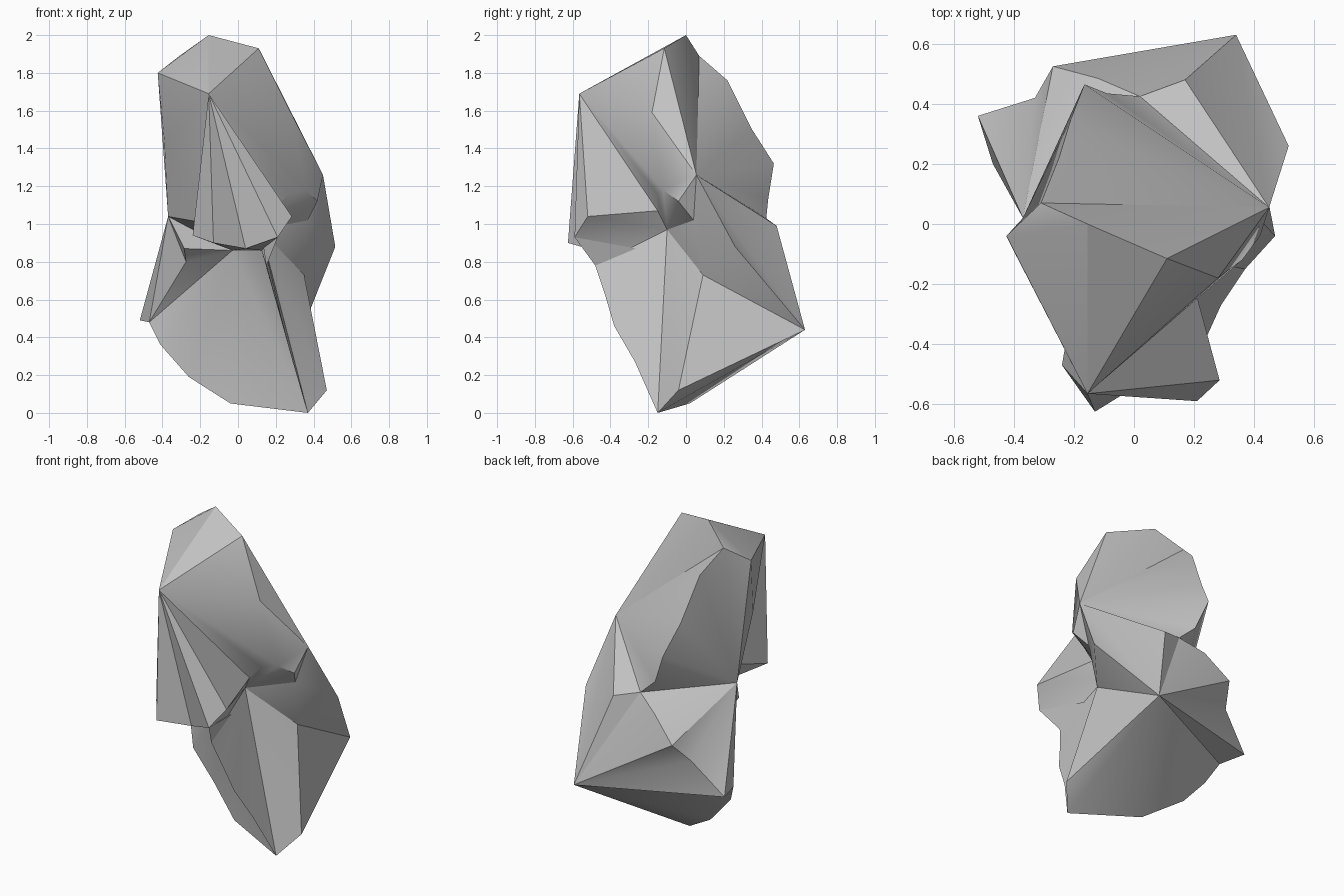
import bpy
import bmesh
import math

default_cube = bpy.data.objects.get("Cube")
if default_cube:
    bpy.data.objects.remove(default_cube, do_unlink=True)

# Crown and upper block corners
crown = dict(
    peak=(-.155, 0, 2), peak_back=(-.31, .07, 1.89), peak_right=(-.425, -.04, 1.8),
    peak_left=(.11, -.115, 1.93), brow=(-.155, -.565, 1.69), notch=(.28, -.18, 1.59),
    shoulder=(.45, .055, 1.26), temple=(-.39, -.11, 1.44),
)
# Ridge running down the back
ridge = dict(
    ridge_top=(-.25, .22, 1.76), ridge_upper=(-.21, .35, 1.5), ridge_bulge=(-.165, .465, 1.32),
    ridge_lower=(-.09, .435, 1.13), waist_back=(.02, .425, 1.03), waist_left=(.17, .48, .99),
    waist_right=(-.12, .485, .955), hip_top=(-.27, .525, .81), hip_low=(-.33, .42, .69),
)
# Overhanging lip at the front and the small lip under the shoulder
lip = dict(
    lip_root=(-.2, -.24, 1.01), lip_right=(-.24, -.47, .94), lip_tip=(-.13, -.625, .9),
    lip_middle=(.04, -.52, .87), lip_left=(.21, -.59, .93), lip_end=(.285, -.52, 1.04),
    fold_inner=(.185, -.15, 1.07), fold_front=(.27, -.15, 1.16), fold_top=(.36, -.12, 1.18),
    fold_side=(.42, -.04, 1.12), fold_back=(.37, .04, 1.02),
)
# Lower block: hubs of the fans, foot rim and keel edge
base = dict(
    left_hub=(.12, -.1, .97), front_hub=(-.03, -.04, .86), right_hub=(-.37, .02, 1.04),
    back_hub=(.34, .63, .44), keel_hub=(.125, -.21, .86), flank=(.515, .26, .88),
    dent=(.35, .09, .73), cheek_top=(-.285, -.12, .87), cheek=(-.275, 0, .8),
    heel=(-.52, .36, .49), rim_high=(-.47, .2, .48), rim_middle=(-.41, .14, .36),
    rim_low=(-.26, .13, .19), rim_foot=(-.04, .02, .05), foot=(.37, -.15, 0),
    foot_side=(.47, -.04, .12), keel_low=(.29, -.27, .27), keel_middle=(.24, -.38, .46),
    keel_upper=(.19, -.43, .63), keel_top=(.15, -.48, .78),
)

rock_mesh = bpy.data.meshes.new("rock")
rock = bpy.data.objects.new("rock", rock_mesh)
bpy.context.collection.objects.link(rock)
bm = bmesh.new()
corner = {name: bm.verts.new(place)
          for part in (crown, ridge, lip, base) for name, place in part.items()}


def fan(hub, path):
    """Spread triangles from a hub corner along a path of corners."""
    names = path.split()
    for first, second in zip(names, names[1:]):
        bm.faces.new((corner[hub], corner[first], corner[second]))


# Crown
fan("peak", "shoulder peak_back peak_right brow peak_left shoulder")
fan("notch", "fold_top brow peak_left shoulder fold_top")
# Front of the upper block down to the overhanging lip
fan("brow", "fold_top fold_front fold_inner lip_end lip_left lip_middle "
            "lip_tip lip_right lip_root temple peak_right")
# Left shoulder, its fold and the left back
fan("shoulder", "fold_top fold_side fold_back flank back_hub waist_left waist_back "
                "ridge_lower ridge_bulge ridge_upper ridge_top peak_back")
# Right side from the crown to the heel
fan("right_hub", "lip_root temple peak_right peak_back ridge_top ridge_upper ridge_bulge "
                 "ridge_lower waist_back waist_right hip_top hip_low heel rim_high "
                 "cheek cheek_top front_hub lip_root")
# Back and underside
fan("back_hub", "waist_left waist_back waist_right hip_top hip_low heel rim_high "
                "rim_middle rim_low rim_foot foot foot_side dent flank")
# Front of the lower block and underside of the lip
fan("front_hub", "cheek_top cheek rim_high rim_middle rim_low rim_foot foot keel_hub "
                 "lip_middle lip_tip lip_right lip_root")
# Narrow inner face of the keel
fan("keel_hub", "foot keel_low keel_middle keel_upper keel_top lip_left lip_middle")
# Left side of the lower block
fan("left_hub", "lip_end lip_left keel_top keel_upper keel_middle keel_low foot foot_side "
                "dent fold_back fold_side fold_top fold_front fold_inner lip_end")
fan("dent", "flank fold_back")

bmesh.ops.recalc_face_normals(bm, faces=bm.faces[:])
bm.to_mesh(rock_mesh)
bm.free()

# Plain grey stone
stone = bpy.data.materials.new("grey stone")
stone.use_nodes = True
grey = (.55, .55, .55, 1)
stone.diffuse_color = grey
stone.node_tree.nodes["Principled BSDF"].inputs["Base Color"].default_value = grey
rock_mesh.materials.append(stone)

# Soft shading within fans, crisp edges between them
bpy.context.view_layer.objects.active = rock
rock.select_set(True)
bpy.ops.object.shade_smooth_by_angle(angle=math.radians(30))
